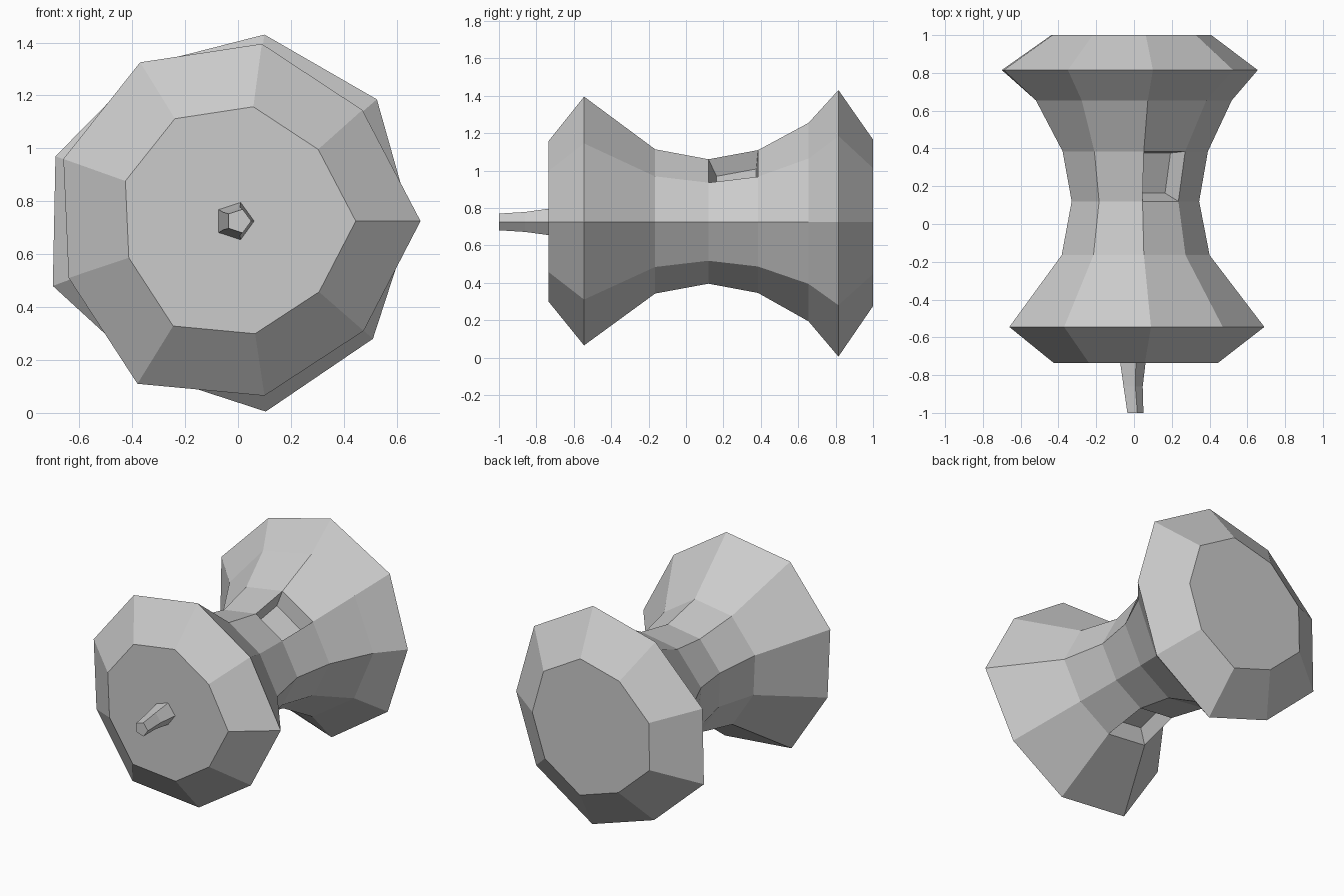
import bpy
import bmesh
import math
from mathutils import Vector

if "Cube" in bpy.data.objects:
    bpy.data.objects.remove(bpy.data.objects["Cube"])

AXIS_Z = 0.725

grey = bpy.data.materials.new("plain grey")
grey.use_nodes = True
grey.diffuse_color = (0.6, 0.6, 0.6, 1)
grey.node_tree.nodes["Principled BSDF"].inputs["Base Color"].default_value = grey.diffuse_color


def loft(name, rings):
    """Skin closed rings of points, front to back, and cap both ends."""
    bm = bmesh.new()
    loops = [[bm.verts.new(p) for p in ring] for ring in rings]
    n = len(loops[0])
    bands = []
    for a, b in zip(loops, loops[1:]):
        bands.append([bm.faces.new((a[i], b[i], b[(i + 1) % n], a[(i + 1) % n]))
                      for i in range(n)])
    bm.faces.new(loops[0])
    bm.faces.new(loops[-1][::-1])
    bmesh.ops.recalc_face_normals(bm, faces=bm.faces)
    return bm, bands


def sink(bm, face, depth, taper):
    """Push one face inward to make a tapered pocket."""
    inward = -face.normal.copy()
    floor = bmesh.ops.extrude_discrete_faces(bm, faces=[face])["faces"][0]
    centre = floor.calc_center_median()
    for v in floor.verts:
        v.co = centre + (v.co - centre) * taper + inward * depth


def finish(name, bm):
    mesh = bpy.data.meshes.new(name)
    bm.to_mesh(mesh)
    bm.free()
    mesh.materials.append(grey)
    obj = bpy.data.objects.new(name, mesh)
    bpy.context.collection.objects.link(obj)
    return obj


# Slightly irregular nine-sided outlines of the two flares (x, height from axis)
front_outline = [(0.69, 0), (0.47, 0.42), (0.09, 0.67), (-0.37, 0.60), (-0.66, 0.235),
                 (-0.64, -0.215), (-0.38, -0.615), (0.10, -0.66), (0.475, -0.415)]
back_outline = [(0.655, 0), (0.525, 0.46), (0.10, 0.705), (-0.35, 0.59), (-0.69, 0.245),
                (-0.70, -0.245), (-0.34, -0.575), (0.105, -0.72), (0.51, -0.445)]

# Spool stations: y, scale, blend from front outline to back outline
stations = [(-0.735, 0.645, 0), (-0.545, 1, 0), (-0.165, 0.58, 0), (0.12, 0.5, 0),
            (0.385, 0.57, 0.1), (0.655, 0.77, 0.5), (0.815, 1, 1), (1, 0.625, 1)]


def spool_ring(y, scale, blend):
    ring = []
    for f, b in zip(front_outline, back_outline):
        p = Vector(f).lerp(Vector(b), blend) * scale
        ring.append((p.x, y, AXIS_Z + p.y))
    return ring


# Spool body with two pockets in the waist
bm, bands = loft("spool_body", [spool_ring(*s) for s in stations])
bm.normal_update()
sink(bm, bands[3][1], 0.1, 0.8)
sink(bm, bands[2][6], 0.1, 0.8)
finish("spool_body", bm)


# Five-sided tapered pin on the front cap
def pin_ring(y, x, radius):
    return [(x + radius * math.cos(i * math.tau / 5), y,
             AXIS_Z + radius * math.sin(i * math.tau / 5)) for i in range(5)]


bm, bands = loft("front_pin", [pin_ring(-0.735, -0.013, 0.074),
                               pin_ring(-0.86, -0.01, 0.056),
                               pin_ring(-1, 0.003, 0.047)])
finish("front_pin", bm)
